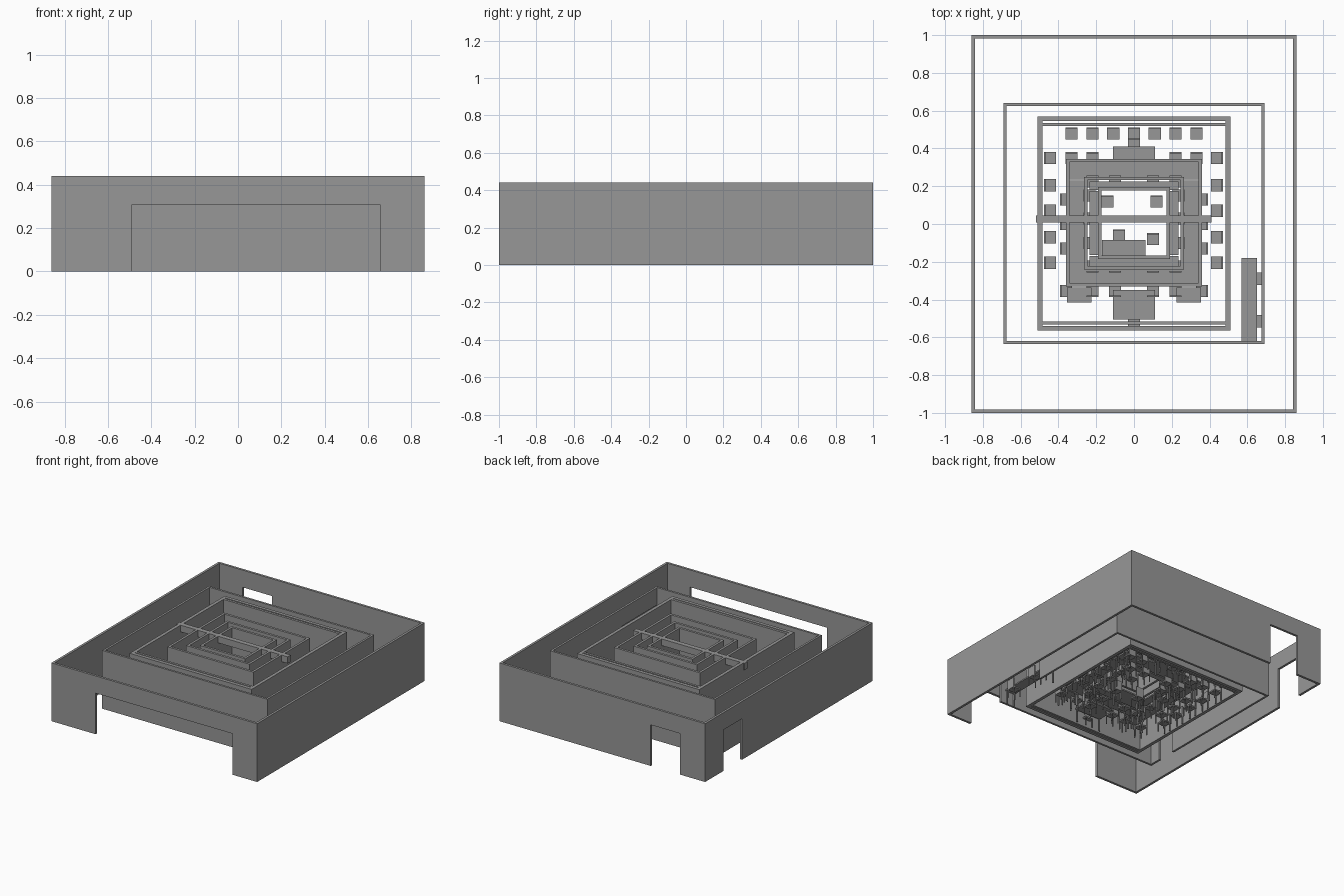
import bpy, bmesh
from mathutils import Matrix
from math import pi

if "Cube" in bpy.data.objects:
    bpy.data.objects.remove(bpy.data.objects["Cube"])

WALL_H, DOOR_H = 0.44, 0.31

# Dark grey for the whole model
GREY = bpy.data.materials.new("dark_grey")
GREY.diffuse_color = (0.31, 0.31, 0.31, 1)
GREY.use_nodes = True
GREY.node_tree.nodes["Principled BSDF"].inputs["Base Color"].default_value = GREY.diffuse_color


def add_box(bm, x0, x1, y0, y1, z0, z1):
    m = Matrix.Translation(((x0 + x1) / 2, (y0 + y1) / 2, (z0 + z1) / 2))
    bmesh.ops.create_cube(bm, size=1, matrix=m @ Matrix.Diagonal((x1 - x0, y1 - y0, z1 - z0, 1)))


def make(name, boxes):
    bm = bmesh.new()
    for b in boxes:
        add_box(bm, *b)
    me = bpy.data.meshes.new(name)
    bm.to_mesh(me)
    bm.free()
    me.materials.append(GREY)
    ob = bpy.data.objects.new(name, me)
    bpy.context.collection.objects.link(ob)
    return ob


def wall_run(axis, a0, a1, c0, c1, z0, z1, door=None):
    """Straight wall along an axis, optionally with a doorway and lintel."""
    spans = [(a0, a1, z0)]
    if door:
        spans = [(a0, door[0], z0), (door[0], door[1], DOOR_H), (door[1], a1, z0)]
    out = []
    for s, e, z in spans:
        if e - s > 1e-4:
            out.append((s, e, c0, c1, z, z1) if axis == 'x' else (c0, c1, s, e, z, z1))
    return out


def ring(name, x0, x1, y0, y1, t, z0=0, z1=WALL_H, front=None, back=None, left=None, right=None):
    boxes = wall_run('x', x0, x1, y0, y0 + t, z0, z1, front)
    boxes += wall_run('x', x0, x1, y1 - t, y1, z0, z1, back)
    boxes += wall_run('y', y0 + t, y1 - t, x0, x0 + t, z0, z1, left)
    boxes += wall_run('y', y0 + t, y1 - t, x1 - t, x1, z0, z1, right)
    return make(name, boxes)


# Building walls with their doorways
ring("outer_wall", -0.86, 0.86, -1, 1, 0.018,
     front=(-0.49, 0.655), back=(-0.65, -0.405), left=(0.56, 0.78))
ring("corridor_wall", -0.69, 0.69, -0.635, 0.64, 0.016,
     left=(-0.53, -0.39), right=(-0.619, -0.20))

# Meeting room wall, doubled at front and back
ring("meeting_room_wall", -0.51, 0.51, -0.565, 0.57, 0.025)
for name, y in (("front_lining", -0.533), ("back_lining", 0.518)):
    make(name, [(-0.49, 0.49, y, y + 0.018, 0, WALL_H)])

# Nested ceiling frames and the cross beam
for i, (x, y0, y1, t) in enumerate(((0.36, -0.33, 0.345, 0.018),
                                    (0.265, -0.24, 0.25, 0.018),
                                    (0.19, -0.185, 0.195, 0.018))):
    ring(f"ceiling_frame_{i + 1}", -x, x, y0, y1, t, z0=0.2)
make("cross_beam", [(-0.52, 0.41, 0.008, 0.045, 0.39, WALL_H)])


# Tables: a top on four legs
def table(name, x0, x1, y0, y1, z=0.11):
    boxes = [(x0, x1, y0, y1, z - 0.01, z)]
    for lx in (x0 + 0.005, x1 - 0.013):
        for ly in (y0 + 0.005, y1 - 0.013):
            boxes.append((lx, lx + 0.008, ly, ly + 0.008, 0, z - 0.01))
    return make(name, boxes)


for s, tag in ((-1, "left"), (1, "right")):
    for name, xa, xb, y0, y1 in (("table_front", 0.255, 0.355, -0.33, 0.0),
                                 ("table_back", 0.255, 0.355, 0.0, 0.23),
                                 ("side_desk", 0.225, 0.355, -0.415, -0.335),
                                 ("inner_table_front", 0.175, 0.235, -0.165, 0.0),
                                 ("inner_table_back", 0.175, 0.235, 0.0, 0.175)):
        a, b = sorted((s * xa, s * xb))
        table(f"{tag}_{name}", a, b, y0, y1)
table("front_table", -0.255, 0.255, -0.33, -0.235)
table("back_table", -0.355, 0.355, 0.235, 0.345)
table("inner_front_table", -0.235, 0.235, -0.225, -0.17)
table("inner_back_table", -0.235, 0.235, 0.18, 0.225)
table("front_podium", -0.11, 0.11, -0.505, -0.35)
table("back_podium", -0.11, 0.11, 0.345, 0.41)
table("centre_table", -0.17, 0.06, -0.17, -0.085)
table("reception_desk", 0.57, 0.65, -0.62, -0.18)

# Chair mesh, shared by every seat (back rest on local -y)
w = 0.032
chair_boxes = [(-w, w, -w, w, 0.06, 0.07), (-w, w, -w, -w + 0.008, 0.07, 0.135)]
for x in (-w, w - 0.007):
    for y in (-w, w - 0.007):
        chair_boxes.append((x, x + 0.007, y, y + 0.007, 0, 0.06))
first = make("chair", chair_boxes)
chair_mesh = first.data
bpy.data.objects.remove(first)


def chair(x, y, turn):
    ob = bpy.data.objects.new("chair", chair_mesh)
    ob.location = (x, y, 0)
    ob.rotation_euler.z = turn
    bpy.context.collection.objects.link(ob)


FACE_BACK, FACE_FRONT, FACE_LEFT, FACE_RIGHT = 0, pi, pi / 2, -pi / 2

# Spectator row along the back and sides
for i in range(-3, 4):
    chair(i * 0.11, 0.48, FACE_FRONT)
for y in (0.35, 0.205, 0.07, -0.07, -0.205):
    chair(-0.445, y, FACE_RIGHT)
    chair(0.44, y, FACE_LEFT)

# Seats tucked to both sides of the ring of tables
for y in (0.13, 0.0, -0.13, -0.355):
    chair(-0.36, y, FACE_RIGHT)
    chair(0.36, y, FACE_LEFT)
for y in (0.15, 0.03, -0.1):
    chair(-0.235, y, FACE_RIGHT)
    chair(0.235, y, FACE_LEFT)
for x in (-0.33, -0.22, 0.22, 0.33):
    chair(x, 0.35, FACE_FRONT)
for x in (-0.22, -0.1, 0.1, 0.22):
    chair(x, -0.355, FACE_BACK)
    chair(x, 0.225, FACE_FRONT)
    chair(x, -0.225, FACE_BACK)

# Podium seats, centre seats and reception seats
chair(0, -0.515, FACE_BACK)
chair(0, 0.42, FACE_FRONT)
for x, y in ((-0.14, 0.12), (0.12, 0.12), (0.1, -0.08), (-0.08, -0.06)):
    chair(x, y, FACE_FRONT)
for y in (-0.29, -0.515):
    chair(0.658, y, FACE_LEFT)
